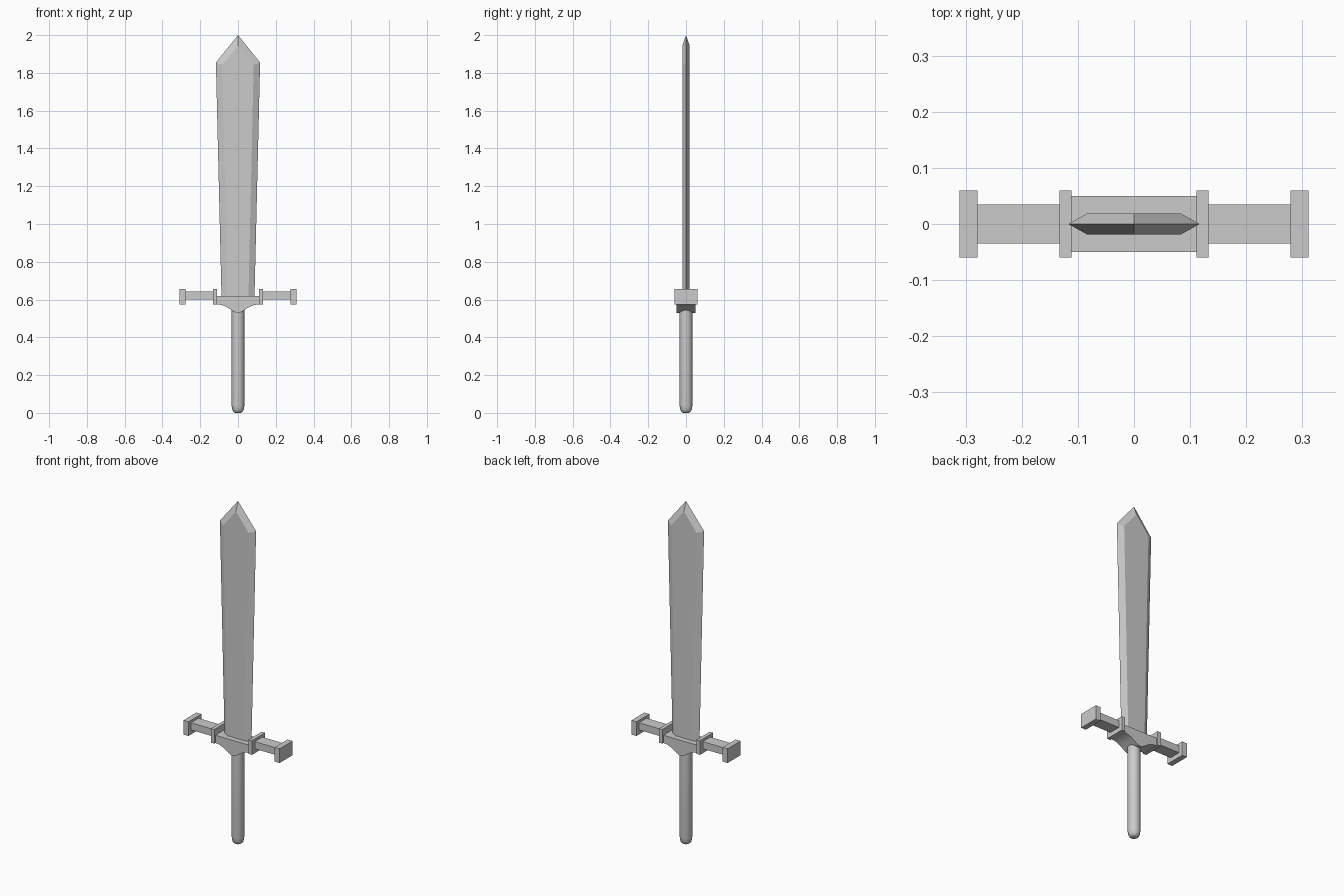
import bpy, bmesh, math

if "Cube" in bpy.data.objects:
    bpy.data.objects.remove(bpy.data.objects["Cube"])


def make_object(name, bm):
    bmesh.ops.recalc_face_normals(bm, faces=bm.faces)
    mesh = bpy.data.meshes.new(name)
    bm.to_mesh(mesh)
    bm.free()
    obj = bpy.data.objects.new(name, mesh)
    bpy.context.collection.objects.link(obj)
    return obj


def smooth(obj, angle):
    bpy.ops.object.select_all(action='DESELECT')
    obj.select_set(True)
    bpy.context.view_layer.objects.active = obj
    bpy.ops.object.shade_smooth_by_angle(angle=math.radians(angle))


def mirrored(points):
    # right-hand outline ending on the centre line -> closed outline
    return points + [(-x, z) for x, z in reversed(points) if x > 0]


def bridge_rings(bm, rings):
    for a, b in zip(rings, rings[1:]):
        for i in range(len(a)):
            j = (i + 1) % len(a)
            bm.faces.new((a[i], a[j], b[j], b[i]))
    bm.faces.new(rings[0])
    bm.faces.new(rings[-1])


def outline_solid(name, sections):
    # sections: (y, xz outline) from front to back
    bm = bmesh.new()
    bridge_rings(bm, [[bm.verts.new((x, y, z)) for x, z in pts] for y, pts in sections])
    return make_object(name, bm)


def box(name, x0, x1, y, z0, z1):
    return outline_solid(name, [(s * y, [(x0, z0), (x1, z0), (x1, z1), (x0, z1)])
                                for s in (-1, 1)])


# blade: sharp outer edge at the middle, smaller flat on each face
edge = mirrored([(0.087, 0.60), (0.117, 1.855), (0, 2.0)])
flat = mirrored([(0.055, 0.60), (0.083, 1.842), (0, 1.945)])
outline_solid("blade", [(-0.019, flat), (0, edge), (0.019, flat)])

# guard centre: flat top, curved underside
block = mirrored([(0.112, 0.62), (0.112, 0.575), (0.085, 0.571), (0.06, 0.561),
                  (0.038, 0.547), (0.022, 0.536), (0.01, 0.531), (0, 0.53)])
smooth(outline_solid("guard_block", [(-0.05, block), (0.05, block)]), 35)

# guard arms, collars and end caps on both sides
for side, s in (("left", -1), ("right", 1)):
    box(f"guard_collar_{side}", s * 0.111, s * 0.133, 0.06, 0.574, 0.657)
    box(f"guard_arm_{side}", s * 0.13, s * 0.282, 0.035, 0.60, 0.642)
    box(f"guard_cap_{side}", s * 0.279, s * 0.311, 0.06, 0.574, 0.657)

# grip: round rod with a rounded bottom
bm = bmesh.new()
sides = 16
rings = []
for r, z in [(0.016, 0.0), (0.025, 0.006), (0.031, 0.018), (0.034, 0.04), (0.034, 0.56)]:
    rings.append([bm.verts.new((r * math.cos(2 * math.pi * i / sides),
                                r * math.sin(2 * math.pi * i / sides), z))
                  for i in range(sides)])
bridge_rings(bm, rings)
smooth(make_object("grip", bm), 40)
